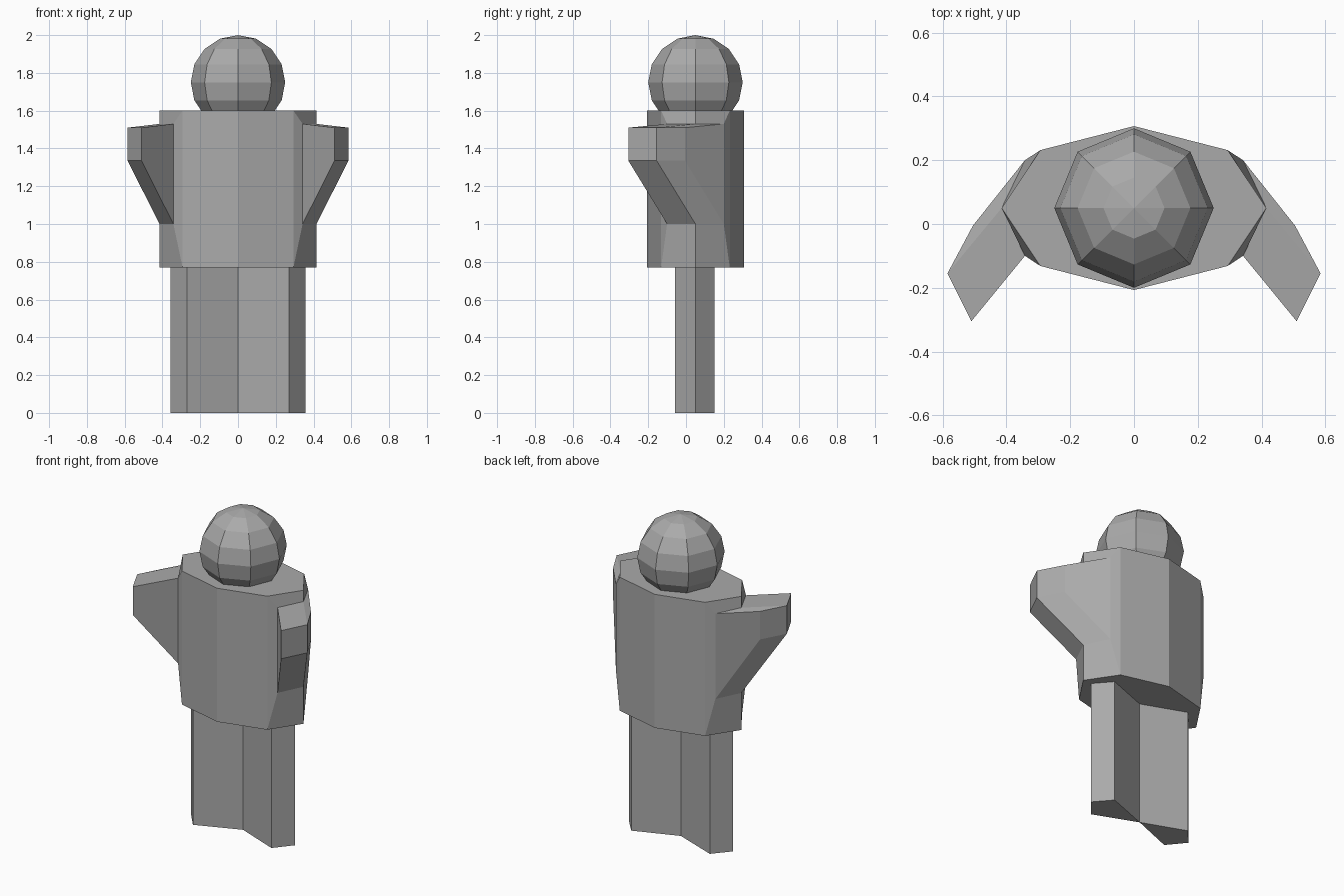
import bpy, bmesh
from math import cos, sin, pi

if "Cube" in bpy.data.objects:
    bpy.data.objects.remove(bpy.data.objects["Cube"])

grey = bpy.data.materials.new("plain grey")
grey.use_nodes = True
colour = (0.4, 0.4, 0.4, 1)
grey.diffuse_color = colour
grey.node_tree.nodes["Principled BSDF"].inputs["Base Color"].default_value = colour

MID_Y = 0.05          # depth of the body axis
HIP, SHOULDER = 0.77, 1.6


def finish(bm, name):
    bmesh.ops.recalc_face_normals(bm, faces=bm.faces)
    mesh = bpy.data.meshes.new(name)
    bm.to_mesh(mesh)
    bm.free()
    mesh.materials.append(grey)
    obj = bpy.data.objects.new(name, mesh)
    bpy.context.collection.objects.link(obj)
    return obj


def ring(bm, outline, low, high):
    """Closed loop: along the outline at the low height, back at the high one."""
    points = [(x, y, low) for x, y in outline]
    points += [(x, y, high) for x, y in reversed(outline)]
    return [bm.verts.new(p) for p in points]


def bridge(bm, a, b):
    for i in range(len(a)):
        j = (i + 1) % len(a)
        bm.faces.new((a[i], a[j], b[j], b[i]))


# Torso: squashed eight-sided prism, whose side faces are drawn out into arms
bm = bmesh.new()
octagon = [(0.415 * cos(i * pi / 4), MID_Y + 0.257 * sin(i * pi / 4))
           for i in range(8)]
low = [bm.verts.new((x, y, HIP)) for x, y in octagon]
high = [bm.verts.new((x, y, SHOULDER)) for x, y in octagon]
bm.faces.new(low)
bm.faces.new(high)
for i in (1, 2, 5, 6):
    bm.faces.new((low[i], low[i + 1], high[i + 1], high[i]))

# Arms: inset root on the torso side, lofted to a small raised tip
root = [(0.342, -0.1), (0.415, 0.05), (0.342, 0.2)]
tip = [(0.51, -0.305), (0.585, -0.155), (0.505, -0.005)]
for side, ids in ((1, (7, 0, 1)), (-1, (5, 4, 3))):
    outer = [low[i] for i in ids] + [high[i] for i in reversed(ids)]
    inner = ring(bm, [(side * x, y) for x, y in root], 1.0, 1.53)
    hand = ring(bm, [(side * x, y) for x, y in tip], 1.335, 1.51)
    bridge(bm, outer, inner)
    bridge(bm, inner, hand)
    bm.faces.new((hand[0], hand[1], hand[4], hand[5]))
    bm.faces.new((hand[1], hand[2], hand[3], hand[4]))
finish(bm, "torso_and_arms")

# Legs: two kite-shaped prisms meeting along the centre line
for side, name in ((1, "left_leg"), (-1, "right_leg")):
    bm = bmesh.new()
    kite = [(0, MID_Y), (0.27, -0.057), (0.358, MID_Y), (0.27, 0.152)]
    foot = bm.faces.new([bm.verts.new((side * x, y, 0)) for x, y in kite])
    grown = bmesh.ops.extrude_face_region(bm, geom=[foot], use_keep_orig=True)
    top = [v for v in grown["geom"] if isinstance(v, bmesh.types.BMVert)]
    bmesh.ops.translate(bm, verts=top, vec=(0, 0, HIP))
    finish(bm, name)

# Head: coarse faceted ball sunk into the torso
bm = bmesh.new()
bmesh.ops.create_uvsphere(bm, u_segments=8, v_segments=8, radius=0.25)
finish(bm, "head").location = (0, MID_Y, 1.75)
